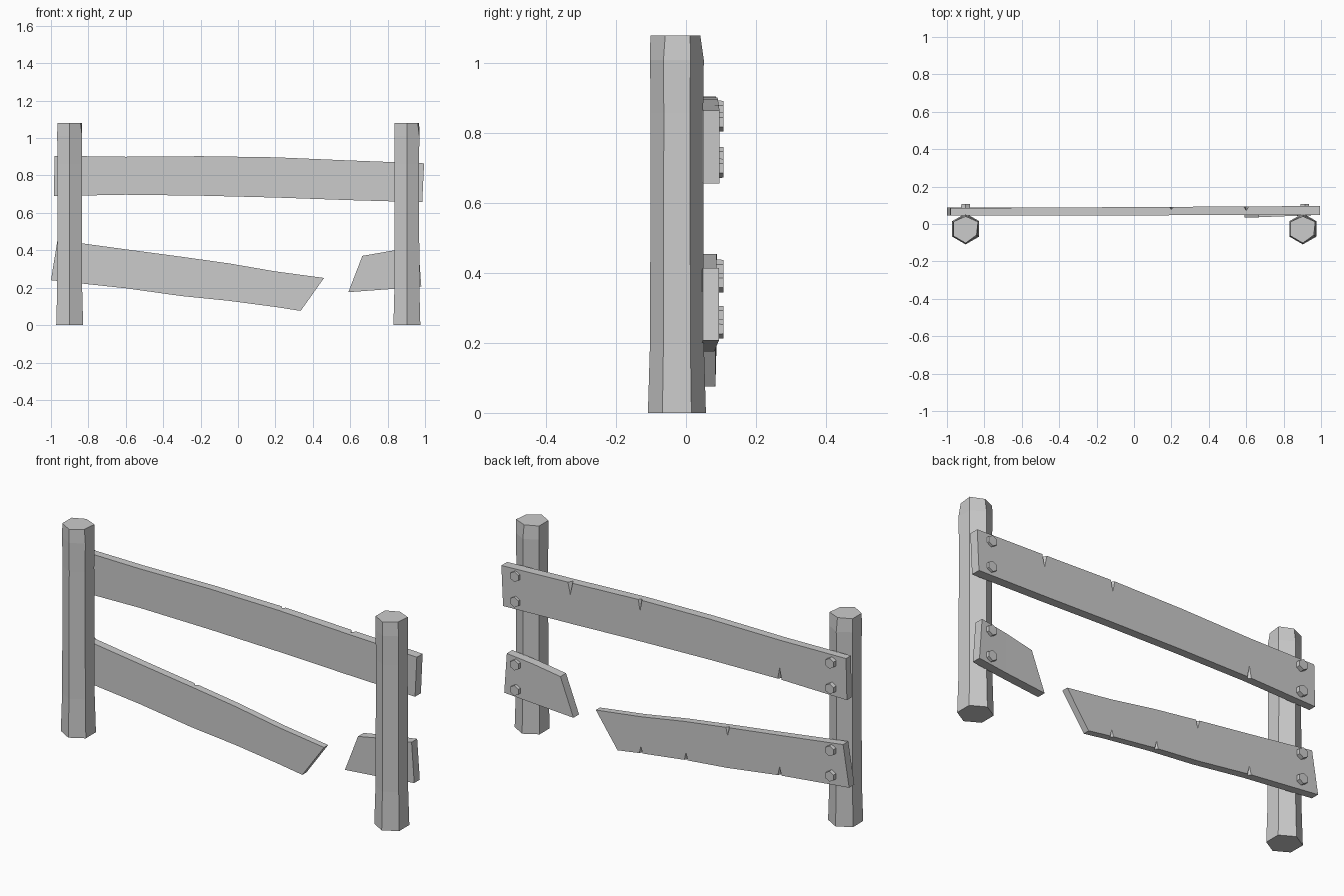
import bpy, bmesh, math
from mathutils import Vector

cube = bpy.data.objects.get("Cube")
if cube:
    bpy.data.objects.remove(cube, do_unlink=True)

grey = bpy.data.materials.new("plain grey")
grey.use_nodes = True
colour = (0.6, 0.6, 0.6, 1)
grey.diffuse_color = colour
grey.node_tree.nodes["Principled BSDF"].inputs["Base Color"].default_value = colour


def finish(bm, name):
    bmesh.ops.recalc_face_normals(bm, faces=bm.faces)
    mesh = bpy.data.meshes.new(name)
    bm.to_mesh(mesh)
    bm.free()
    mesh.materials.append(grey)
    ob = bpy.data.objects.new(name, mesh)
    bpy.context.collection.objects.link(ob)
    return ob


def post(name, x):
    """Six-sided post, flared at the foot, with two worn top corners."""
    bm = bmesh.new()
    rings = []
    for z, r in ((0, 0.083), (0.2, 0.077), (0.86, 0.075), (1.01, 0.077), (1.08, 0.076)):
        ring = []
        for i in range(6):
            a = math.radians(60 * i - 90)
            worn = 0.88 if z > 1.05 and i in (1, 3) else 1
            ring.append(bm.verts.new((x + r * worn * math.cos(a),
                                      -0.026 + r * worn * math.sin(a), z)))
        rings.append(ring)
    for low, high in zip(rings, rings[1:]):
        for i in range(6):
            j = (i + 1) % 6
            bm.faces.new((low[i], low[j], high[j], high[i]))
    bm.faces.new(rings[0])
    bm.faces.new(rings[-1])
    return finish(bm, name)


def rail(name, top, bottom, y_front, y_back):
    """Plank between matching top and bottom edges; y runs along its length."""
    bm = bmesh.new()
    n = len(top)
    loops = []
    for k in range(n):
        t = k / (n - 1)
        yf = y_front[0] + (y_front[1] - y_front[0]) * t
        yb = y_back[0] + (y_back[1] - y_back[0]) * t
        (xt, zt), (xb, zb) = top[k], bottom[k]
        loops.append([bm.verts.new(p) for p in
                      ((xb, yf, zb), (xt, yf, zt), (xt, yb, zt), (xb, yb, zb))])
    for a, b in zip(loops, loops[1:]):
        for i in range(4):
            j = (i + 1) % 4
            bm.faces.new((a[i], a[j], b[j], b[i]))
    bm.faces.new(loops[0])
    bm.faces.new(loops[-1])
    return finish(bm, name)


def chip(ob, x, z, y, up, w=0.03, d=0.07, depth=0.02):
    """Cut a splinter out of the back edge; up is 1 for the top, -1 for the bottom."""
    bm = bmesh.new()
    over = 0.02
    pts = [(x - w, y + over, z + up * over), (x + w, y + over, z + up * over),
           (x, y + 0.003, z - up * d), (x, y - depth, z + up * over)]
    v = [bm.verts.new(p) for p in pts]
    for f in ((0, 1, 2), (0, 1, 3), (1, 2, 3), (0, 2, 3)):
        bm.faces.new([v[i] for i in f])
    cutter = finish(bm, "chip_cutter")
    cutter.hide_render = True
    mod = ob.modifiers.new("chip", "BOOLEAN")
    mod.object = cutter
    mod.solver = 'EXACT'
    bpy.context.view_layer.objects.active = ob
    bpy.ops.object.modifier_apply(modifier=mod.name)
    bpy.data.objects.remove(cutter, do_unlink=True)


def bolt(name, x, z):
    """Hexagonal bolt head on the back of a rail."""
    bm = bmesh.new()
    bmesh.ops.create_cone(bm, cap_ends=True, segments=6, radius1=0.028,
                          radius2=0.027, depth=0.03)
    for v in bm.verts:
        v.co = Vector((x + v.co.x, 0.0925 + v.co.z, z + v.co.y))
    return finish(bm, name)


# Posts
post("right_post", -0.9)
post("left_post", 0.903)

# Upper rail, sagging to the left
upper = rail("upper_rail",
             [(-0.98, 0.905), (-0.6, 0.9), (-0.2, 0.903), (0.2, 0.897), (0.6, 0.88), (0.995, 0.865)],
             [(-0.985, 0.69), (-0.6, 0.697), (-0.2, 0.692), (0.2, 0.682), (0.6, 0.668), (0.985, 0.657)],
             (0.045, 0.048), (0.085, 0.096))
chip(upper, 0.2, 0.897, 0.092, 1)
chip(upper, 0.6, 0.88, 0.094, 1, depth=0.03)
chip(upper, -0.6, 0.697, 0.087, -1)

# Lower rail, snapped into a long and a short piece
lower = rail("lower_rail_long",
             [(-0.965, 0.455), (-0.6, 0.405), (-0.3, 0.365), (-0.05, 0.33), (0.2, 0.287), (0.46, 0.252)],
             [(-1.0, 0.24), (-0.6, 0.197), (-0.3, 0.155), (-0.05, 0.13), (0.2, 0.097), (0.335, 0.076)],
             (0.045, 0.05), (0.088, 0.084))
for cx, cz, side in ((-0.6, 0.197, -1), (-0.06, 0.131, -1), (0.2, 0.097, -1), (-0.3, 0.365, 1)):
    chip(lower, cx, cz, 0.086, side, d=0.05)

# Splintered back corner of the broken end
chip(lower, 0.37, 0.09, 0.084, -1, w=0.07, d=0.03, depth=0.03)

rail("lower_rail_short",
     [(0.665, 0.37), (0.82, 0.397), (0.965, 0.415)],
     [(0.59, 0.176), (0.82, 0.193), (0.98, 0.207)],
     (0.036, 0.048), (0.082, 0.094))

# Bolts, in pairs through each rail end
for side, x, heights in (("right", -0.9, (0.8, 0.345)), ("left", 0.913, (0.766, 0.306))):
    for level, z in zip(("upper", "lower"), heights):
        for place, dz in (("top", 0.066), ("bottom", -0.066)):
            bolt(f"{side}_{level}_bolt_{place}", x, z + dz)
